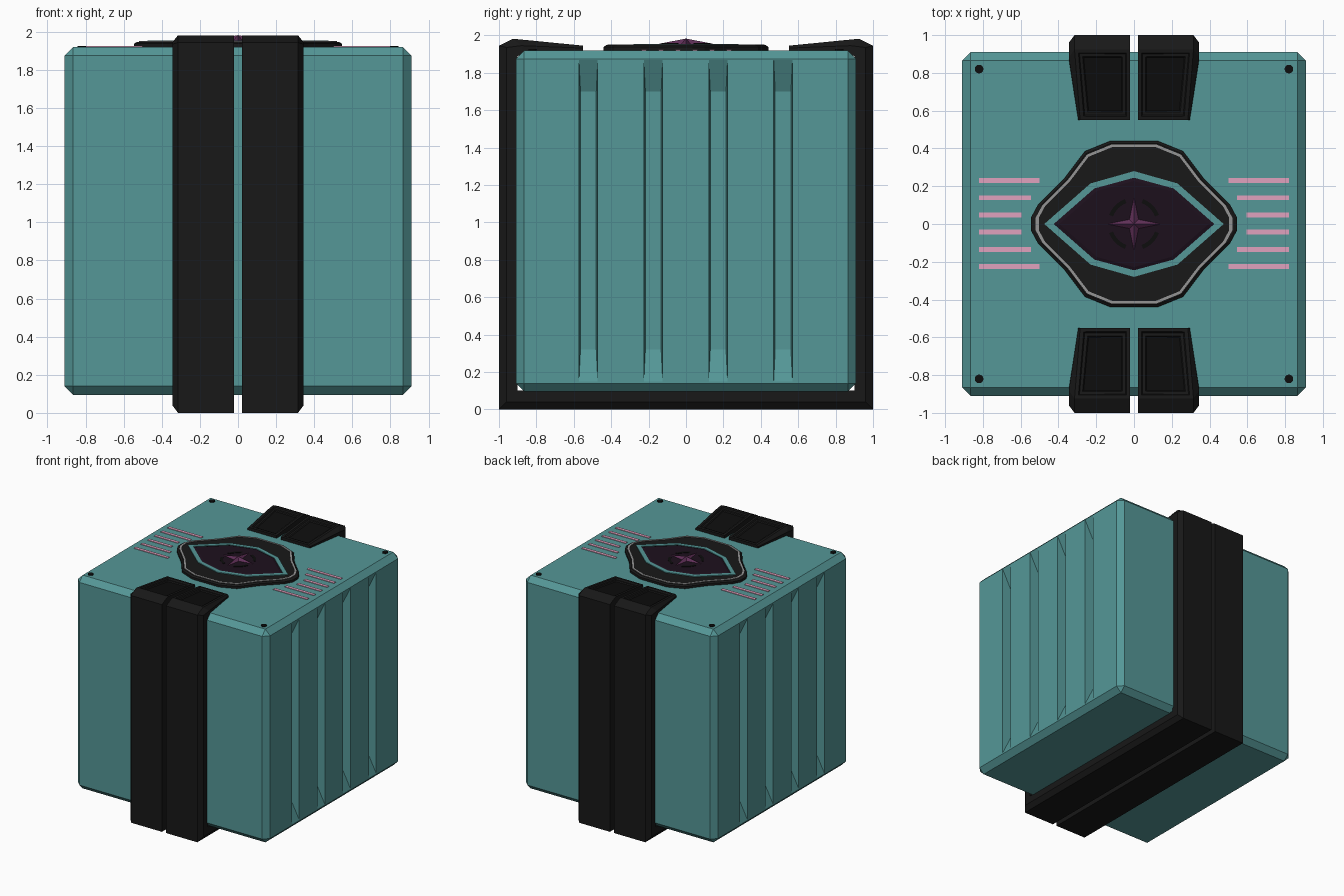
import bpy, bmesh, math

if "Cube" in bpy.data.objects:
    bpy.data.objects.remove(bpy.data.objects["Cube"])


def material(name, rgb):
    m = bpy.data.materials.new(name)
    m.diffuse_color = (*rgb, 1)
    m.use_nodes = True
    m.node_tree.nodes["Principled BSDF"].inputs["Base Color"].default_value = m.diffuse_color
    return m


TEAL = material("teal", (0.09, 0.31, 0.31))
BLACK = material("black", (0.009, 0.009, 0.009))
DARK = material("deep_black", (0.004, 0.004, 0.004))
PLUM = material("plum", (0.012, 0.005, 0.012))
PURPLE = material("purple", (0.12, 0.03, 0.10))
PINK = material("pink", (0.75, 0.36, 0.52))
GREY = material("grey", (0.30, 0.30, 0.30))


def finish(name, bm, *mats):
    bmesh.ops.recalc_face_normals(bm, faces=bm.faces)
    me = bpy.data.meshes.new(name)
    bm.to_mesh(me)
    bm.free()
    ob = bpy.data.objects.new(name, me)
    bpy.context.collection.objects.link(ob)
    for m in mats:
        me.materials.append(m)
    return ob


def skin(bm, rings, closed=False):
    """Join equal rings of points with faces; cap the ends unless closed."""
    vs = [[bm.verts.new(p) for p in r] for r in rings]
    n = len(rings[0])
    for a, b in zip(vs, vs[1:] + (vs[:1] if closed else [])):
        for i in range(n):
            bm.faces.new((a[i], a[(i + 1) % n], b[(i + 1) % n], b[i]))
    if not closed:
        bm.faces.new(vs[0])
        bm.faces.new(vs[-1])
    return vs


def loft(name, mat, rings, closed=False):
    bm = bmesh.new()
    skin(bm, rings, closed)
    return finish(name, bm, mat)


def four_way(q):
    """Complete an outline from its first quadrant (x axis to y axis)."""
    pts = q + [(-x, y) for x, y in q[::-1]]
    pts += [(-x, -y) for x, y in q] + [(x, -y) for x, y in q[::-1]]
    return [p for i, p in enumerate(pts) if p != pts[i - 1] and
            math.dist(p, pts[i - 1]) > 1e-6]


def at(pts, z, s=1.0):
    return [(x * s, y * s, z) for x, y in pts]


def box(bm, x0, x1, y0, y1, z0, z1):
    r = [(x0, y0), (x1, y0), (x1, y1), (x0, y1)]
    skin(bm, [at(r, z0), at(r, z1)])


# chamfered crate body
bm = bmesh.new()
box(bm, -0.91, 0.91, -0.91, 0.91, 0.095, 1.92)
bmesh.ops.bevel(bm, geom=bm.edges[:], offset=0.045, segments=1, affect='EDGES')
body = finish("crate_body", bm, TEAL)

# tapered grooves cut into both sides
bm = bmesh.new()
for side in (-1, 1):
    for k in range(4):
        c = -0.522 + 0.347 * k
        rings = []
        for x, h, z0, z1 in ((0.93, 0.052, 0.108, 1.912), (0.83, 0.042, 0.32, 1.70)):
            rings.append([(side * x, c - h, z0), (side * x, c + h, z0),
                          (side * x, c + h, z1), (side * x, c - h, z1)])
        skin(bm, rings)
cutter = finish("groove_cutter", bm, TEAL)
cutter.hide_render = True
mod = body.modifiers.new("grooves", 'BOOLEAN')
mod.operation, mod.solver, mod.object = 'DIFFERENCE', 'EXACT', cutter
bpy.context.view_layer.objects.active = body
bpy.ops.object.modifier_apply(modifier=mod.name)
bpy.data.objects.remove(cutter)

# wrap-around straps: stations hold inner, shoulder and top (y, z), and outer x
half = [
    ((-0.55, 1.90), (-0.55, 1.932), (-0.55, 1.945), 0.310, 0.285),
    ((-0.87, 1.90), (-0.88, 1.945), (-0.925, 1.982), 0.345, 0.315),
    ((-0.90, 1.89), (-0.96, 1.935), (-1.0, 1.945), 0.345, 0.315),
    ((-0.90, 0.10), (-0.96, 0.04), (-1.0, 0.0), 0.345, 0.315),
]
flip = [tuple((-p[0], p[1]) for p in s[:3]) + s[3:] for s in half[::-1]]
for side, label in ((-1, "left"), (1, "right")):
    bm = bmesh.new()
    rings = []
    for a, b, c, xo, xt in half + flip:
        xo = 0.285 + 0.01 if abs(a[0]) < 0.6 else xo
        rings.append([(side * x, *p) for x, p in
                      ((0.02, a), (xo, a), (xo, b), (xt, c), (0.02, c))])
    vs = skin(bm, rings)
    bmesh.ops.recalc_face_normals(bm, faces=bm.faces)
    # sunken panels on both strap ends
    tops = [f for f in bm.faces if f.normal.z > 0.9 and
            all(abs(v.co.y) < 0.95 and v.co.z > 1.94 for v in f.verts)]
    for f in tops:
        for thick, depth in ((0.028, 0.0), (0.008, -0.012), (0.022, 0.0), (0.008, -0.008)):
            bmesh.ops.inset_individual(bm, faces=[f], thickness=thick, depth=depth)
        f.material_index = 1
    finish(label + "_strap", bm, BLACK, DARK)

# emblem plate with thin grey trim
plate = four_way([(0.545, 0.035), (0.51, 0.10), (0.37, 0.24), (0.26, 0.385), (0.125, 0.44)])
loft("emblem_plate", BLACK, [at(plate, 1.90), at(plate, 1.938), at(plate, 1.948, 0.97)])
loft("plate_trim", GREY, [at(plate, 1.94, 0.955), at(plate, 1.952, 0.955),
                          at(plate, 1.952, 0.925), at(plate, 1.94, 0.925)], True)

# eye-shaped teal frame and dark lens
eye = four_way([(0.475, 0.0), (0.23, 0.215), (0.0, 0.28)])
lens = four_way([(0.425, 0.0), (0.21, 0.188), (0.0, 0.245)])
loft("eye_frame", TEAL, [at(eye, 1.94), at(eye, 1.954), at(lens, 1.954), at(lens, 1.94)], True)
loft("eye_lens", PLUM, [at(lens, 1.94), at(lens, 1.949), at(lens, 1.955, 0.93)])

# four-pointed faceted star
bm = bmesh.new()
pts = [((0.148 if i % 2 == 0 else 0.035) * math.cos(i * math.pi / 4),
        (0.148 if i % 2 == 0 else 0.035) * math.sin(i * math.pi / 4)) for i in range(8)]
base = [bm.verts.new(p) for p in at(pts, 1.954)]
peak = bm.verts.new((0, 0, 1.983))
for i in range(8):
    bm.faces.new((base[i], base[(i + 1) % 8], peak))
bm.faces.new(base)
finish("star", bm, PURPLE)

# ring segments around the star
bm = bmesh.new()
for q in range(4):
    rings = []
    for j in range(7):
        t = math.radians(q * 90 + 20 + j * 50 / 6)
        rings.append([(r * math.cos(t), r * math.sin(t), z) for r, z in
                      ((0.118, 1.95), (0.14, 1.95), (0.14, 1.958), (0.118, 1.958))])
    skin(bm, rings)
finish("ring_segments", bm, DARK)

# pink stripes either side of the emblem
bm = bmesh.new()
for k, inner in enumerate((0.50, 0.545, 0.595, 0.595, 0.545, 0.50)):
    y = 0.23 - 0.091 * k
    for x0, x1 in ((inner, 0.82), (-0.82, -inner)):
        box(bm, x0, x1, y - 0.013, y + 0.013, 1.91, 1.925)
finish("stripes", bm, PINK)

# corner studs
bm = bmesh.new()
disc = [(0.023 * math.cos(i * math.pi / 8), 0.023 * math.sin(i * math.pi / 8)) for i in range(16)]
for sx in (-0.82, 0.82):
    for sy in (-0.82, 0.82):
        ring = [(x + sx, y + sy) for x, y in disc]
        skin(bm, [at(ring, 1.91), at(ring, 1.926)])
finish("corner_studs", bm, DARK)
